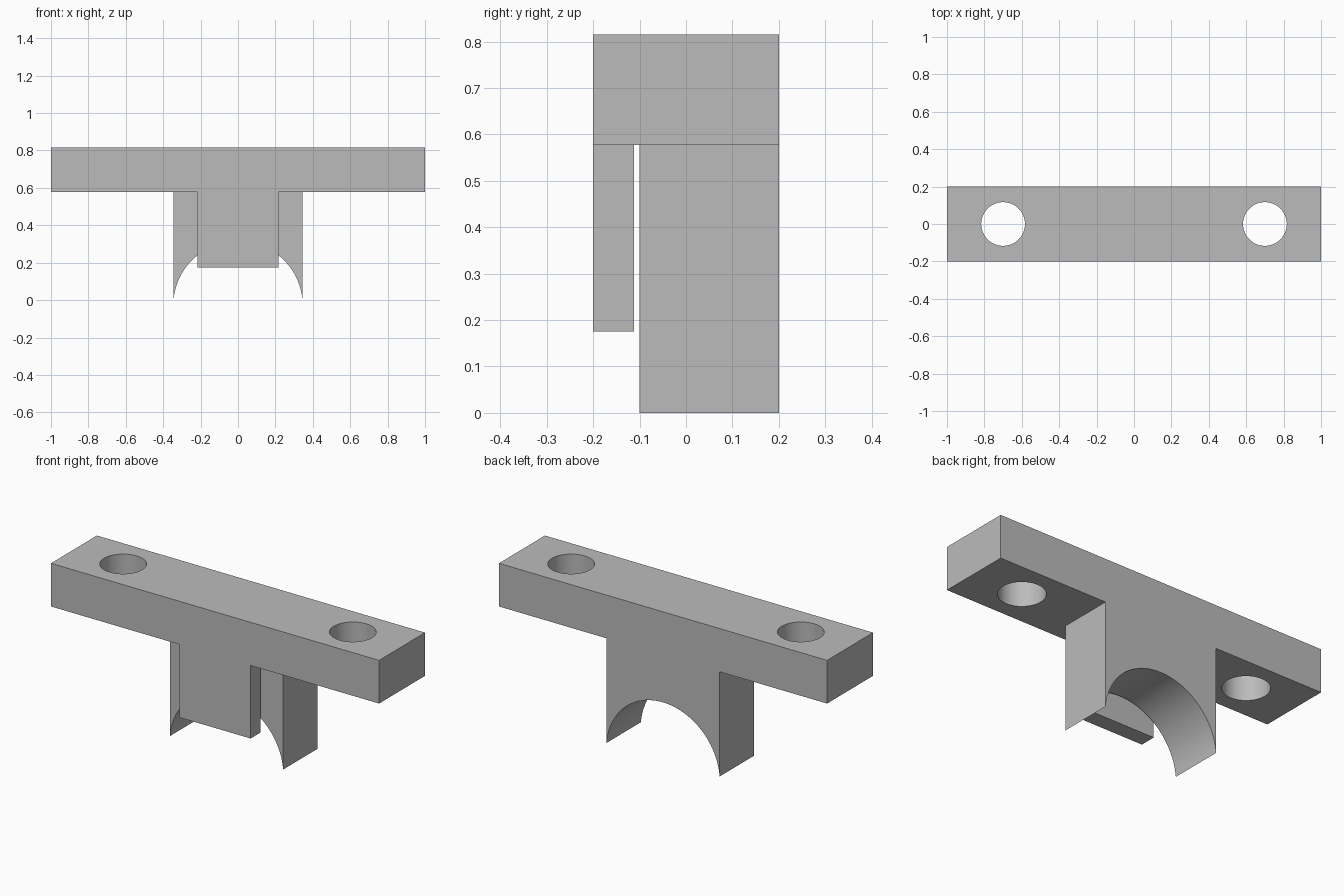
import bpy
import math

if "Cube" in bpy.data.objects:
    bpy.data.objects.remove(bpy.data.objects["Cube"], do_unlink=True)

grey = bpy.data.materials.new("plain_grey")
grey.use_nodes = True
colour = (0.5, 0.5, 0.5, 1)
grey.diffuse_color = colour
grey.node_tree.nodes["Principled BSDF"].inputs["Base Color"].default_value = colour


def prism(name, profile, y0, y1):
    """Extrude an x-z outline from y0 to y1."""
    n = len(profile)
    verts = [(x, y, z) for y in (y0, y1) for x, z in profile]
    faces = [tuple(range(n)), tuple(reversed(range(n, 2 * n)))]
    faces += [(i, i + n, (i + 1) % n + n, (i + 1) % n) for i in range(n)]
    mesh = bpy.data.meshes.new(name)
    mesh.from_pydata(verts, [], faces)
    mesh.materials.append(grey)
    obj = bpy.data.objects.new(name, mesh)
    bpy.context.collection.objects.link(obj)
    return obj


def rect(half, z0, z1):
    return [(-half, z0), (half, z0), (half, z1), (-half, z1)]


def combine(target, other, operation):
    """Apply an exact boolean and drop the tool object."""
    mod = target.modifiers.new("boolean", "BOOLEAN")
    mod.object, mod.operation, mod.solver = other, operation, "EXACT"
    bpy.context.view_layer.objects.active = target
    bpy.ops.object.modifier_apply(modifier=mod.name)
    bpy.data.objects.remove(other, do_unlink=True)


TOP, UNDER, INSIDE = 0.815, 0.577, 0.7
BACK, FRONT = 0.2, -0.2
LEG = 0.345

# Crossbar
bracket = prism("clip_bracket", rect(1, UNDER, TOP), FRONT, BACK)

# Arched saddle, its arc centred a little below the feet
drop = 0.03
radius = math.hypot(LEG, drop)
start = math.asin(drop / radius)
steps = 48
arc = []
for i in range(steps + 1):
    a = start + (math.pi - 2 * start) * i / steps
    arc.append((-radius * math.cos(a), radius * math.sin(a) - drop))
saddle = prism("saddle", arc + [(LEG, INSIDE), (-LEG, INSIDE)], -0.1, BACK)
combine(bracket, saddle, "UNION")

# Front tab, separated from the saddle by a narrow slot
tab = prism("front_tab", rect(0.217, 0.175, INSIDE), FRONT, -0.112)
combine(bracket, tab, "UNION")

# Bolt holes
for side in (-1, 1):
    bpy.ops.mesh.primitive_cylinder_add(vertices=48, radius=0.117, depth=1,
                                        location=(side * 0.7, 0, INSIDE))
    hole = bpy.context.object
    hole.name = "hole_cutter"
    hole.hide_render = True
    hole.data.materials.append(grey)
    combine(bracket, hole, "DIFFERENCE")

# Smooth curves, sharp edges
bpy.ops.object.select_all(action="DESELECT")
bracket.select_set(True)
bpy.context.view_layer.objects.active = bracket
bpy.ops.object.shade_smooth_by_angle(angle=math.radians(30))
